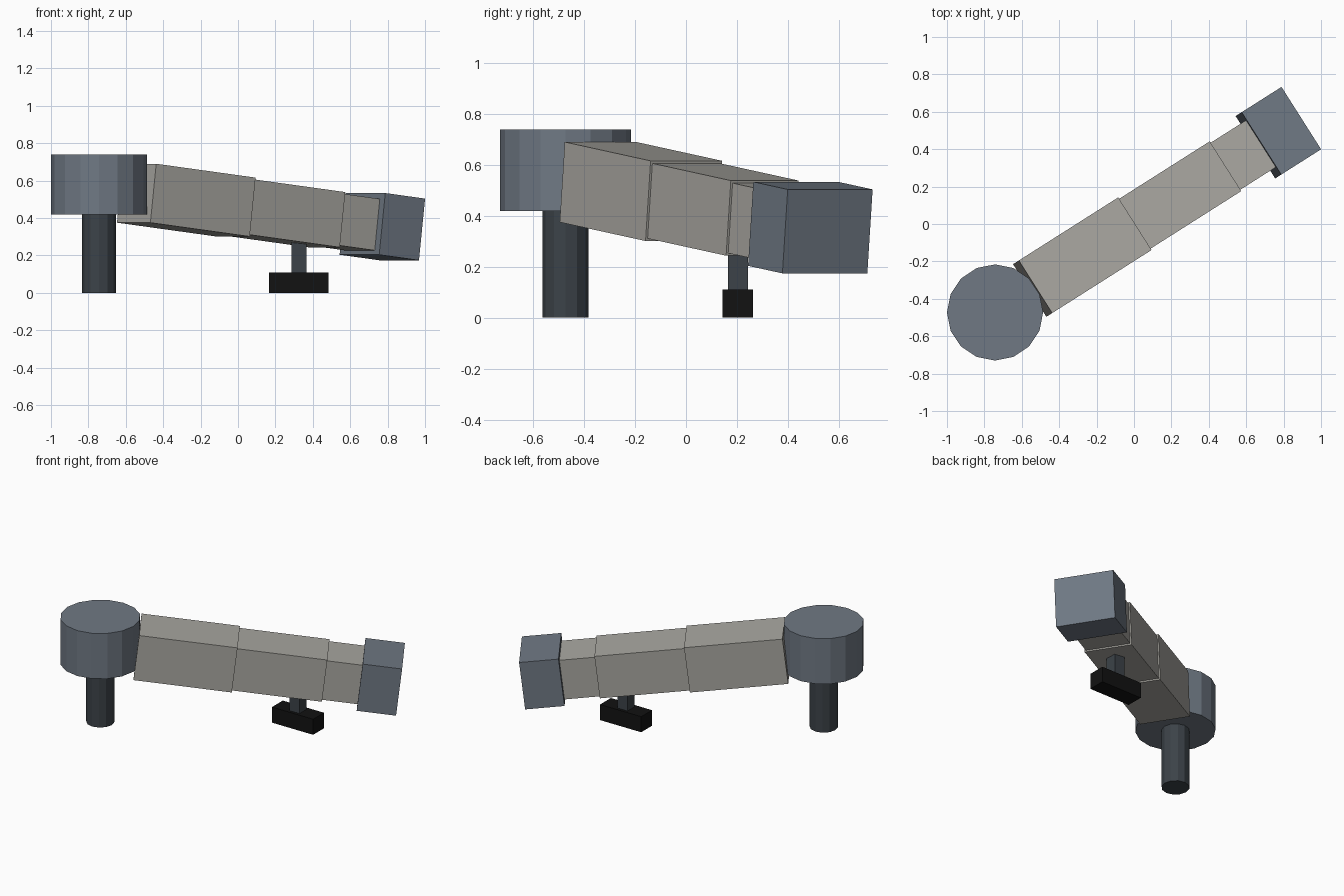
import bpy
from math import cos, sin, tan, radians
from mathutils import Matrix, Vector

if "Cube" in bpy.data.objects:
    bpy.data.objects.remove(bpy.data.objects["Cube"])

HEADING, PITCH = radians(32.4), radians(6.7)
HUB = Vector((-0.743, -0.473, 0))


def material(name, r, g, b):
    m = bpy.data.materials.new(name)
    m.diffuse_color = (r, g, b, 1)
    m.use_nodes = True
    m.node_tree.nodes["Principled BSDF"].inputs["Base Color"].default_value = m.diffuse_color
    return m


STEEL = material("blue_grey_steel", 0.16, 0.19, 0.23)
PANEL = material("warm_grey_panel", 0.40, 0.39, 0.36)
DARK = material("dark_steel", 0.045, 0.055, 0.065)
RUBBER = material("black_rubber", 0.006, 0.006, 0.006)


def finish(name, mat):
    ob = bpy.context.object
    ob.name = name
    ob.data.materials.append(mat)
    return ob


def box(name, mat, centre, size):
    bpy.ops.mesh.primitive_cube_add(size=1)
    ob = finish(name, mat)
    ob.data.transform(Matrix.Diagonal((*size, 1)))
    ob.location = centre
    return ob


def drum(name, mat, radius, z0, z1, sides):
    bpy.ops.mesh.primitive_cylinder_add(vertices=sides, radius=radius, depth=z1 - z0,
                                        location=HUB + Vector((0, 0, (z0 + z1) / 2)))
    return finish(name, mat)


def sloped_box(name, mat, d0, d1, width, height, lift=0):
    # d0, d1: horizontal distances from the hub along the descending walkway
    d = (d0 + d1) / 2
    z = 0.5605 - d * tan(PITCH) + lift
    centre = HUB + Vector((d * cos(HEADING), d * sin(HEADING), z))
    ob = box(name, mat, centre, ((d1 - d0) / cos(PITCH), width, height))
    ob.rotation_euler = (0, PITCH, HEADING)


# Rotunda and its fixed column
drum("rotunda", STEEL, 0.257, 0.42, 0.74, 16)
drum("rotunda_column", DARK, 0.09, 0, 0.42, 12)

# Telescoping tunnel sections and the end cab
sloped_box("tunnel_outer", PANEL, 0.238, 0.867, 0.333, 0.317)
sloped_box("tunnel_middle", PANEL, 0.857, 1.442, 0.315, 0.297)
sloped_box("tunnel_inner", PANEL, 1.432, 1.68, 0.297, 0.277)
sloped_box("cab", STEEL, 1.668, 1.92, 0.395, 0.332, 0.004)

# Drive support and wheel bogie
box("drive_column", DARK, (0.325, 0.204, 0.19), (0.08, 0.08, 0.2))
box("wheel_bogie", RUBBER, (0.325, 0.204, 0.055), (0.32, 0.12, 0.11))
